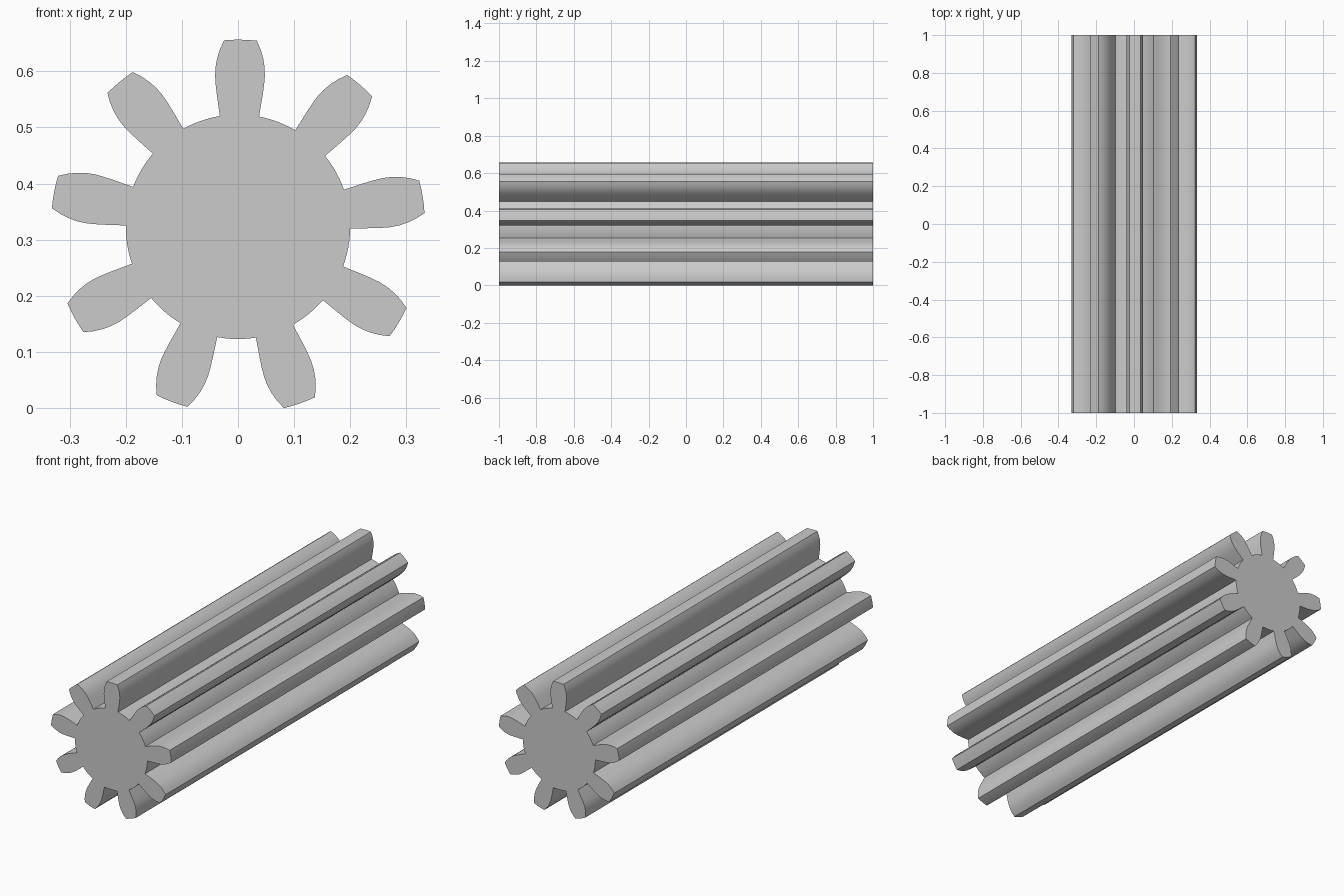
import bpy
import bmesh
from math import radians, degrees, sin, cos, asin, atan2, hypot, pi

cube = bpy.data.objects.get("Cube")
if cube:
    bpy.data.objects.remove(cube, do_unlink=True)

TEETH = 9
LENGTH = 2.0
CENTRE_Z = 0.323
ROOT_R = 0.2
TIP_R = 0.3335
TURN = radians(-0.75)

# Tooth flank from root to tip: (distance along tooth, half width)
FLANK = [(0.197, 0.035), (0.235, 0.0408), (0.252, 0.043), (0.268, 0.0443),
         (0.284, 0.0438), (0.3, 0.0411), (0.316, 0.0363), (0.332, 0.0293)]


def arc(radius, start, end, steps):
    """Polar points strictly between two angles."""
    return [(radius, start + (end - start) * i / steps) for i in range(1, steps)]


def tooth_profile():
    """One pitch of the gear outline, anticlockwise, as polar points."""
    left = [(hypot(u, w), atan2(w, u)) for u, w in FLANK]
    right = [(r, -a) for r, a in left]
    tip, root = left[-1][1], left[0][1]
    pitch = 2 * pi / TEETH
    return (right + arc(TIP_R, -tip, tip, 4) + left[::-1]
            + arc(ROOT_R, root, pitch - root, 6))


# Steel material
steel = bpy.data.materials.new("grey_steel")
steel.use_nodes = True
colour = (0.6, 0.6, 0.6, 1)
steel.diffuse_color = colour
steel.node_tree.nodes["Principled BSDF"].inputs["Base Color"].default_value = colour

# Gear outline on the front plane, extruded to the back
bm = bmesh.new()
outline = []
for i in range(TEETH):
    axis = pi / 2 + TURN + i * 2 * pi / TEETH
    for r, a in tooth_profile():
        outline.append(bm.verts.new((r * cos(axis + a), -LENGTH / 2,
                                     CENTRE_Z + r * sin(axis + a))))
front = bm.faces.new(outline)
extruded = bmesh.ops.extrude_face_region(bm, geom=[front], use_keep_orig=True)
back = [v for v in extruded["geom"] if isinstance(v, bmesh.types.BMVert)]
bmesh.ops.translate(bm, verts=back, vec=(0, LENGTH, 0))
bmesh.ops.recalc_face_normals(bm, faces=bm.faces[:])
mesh = bpy.data.meshes.new("pinion_gear")
bm.to_mesh(mesh)
bm.free()
mesh.materials.append(steel)

gear = bpy.data.objects.new("pinion_gear", mesh)
bpy.context.collection.objects.link(gear)
bpy.ops.object.select_all(action="DESELECT")
gear.select_set(True)
bpy.context.view_layer.objects.active = gear
bpy.ops.object.shade_smooth_by_angle(angle=radians(30))
